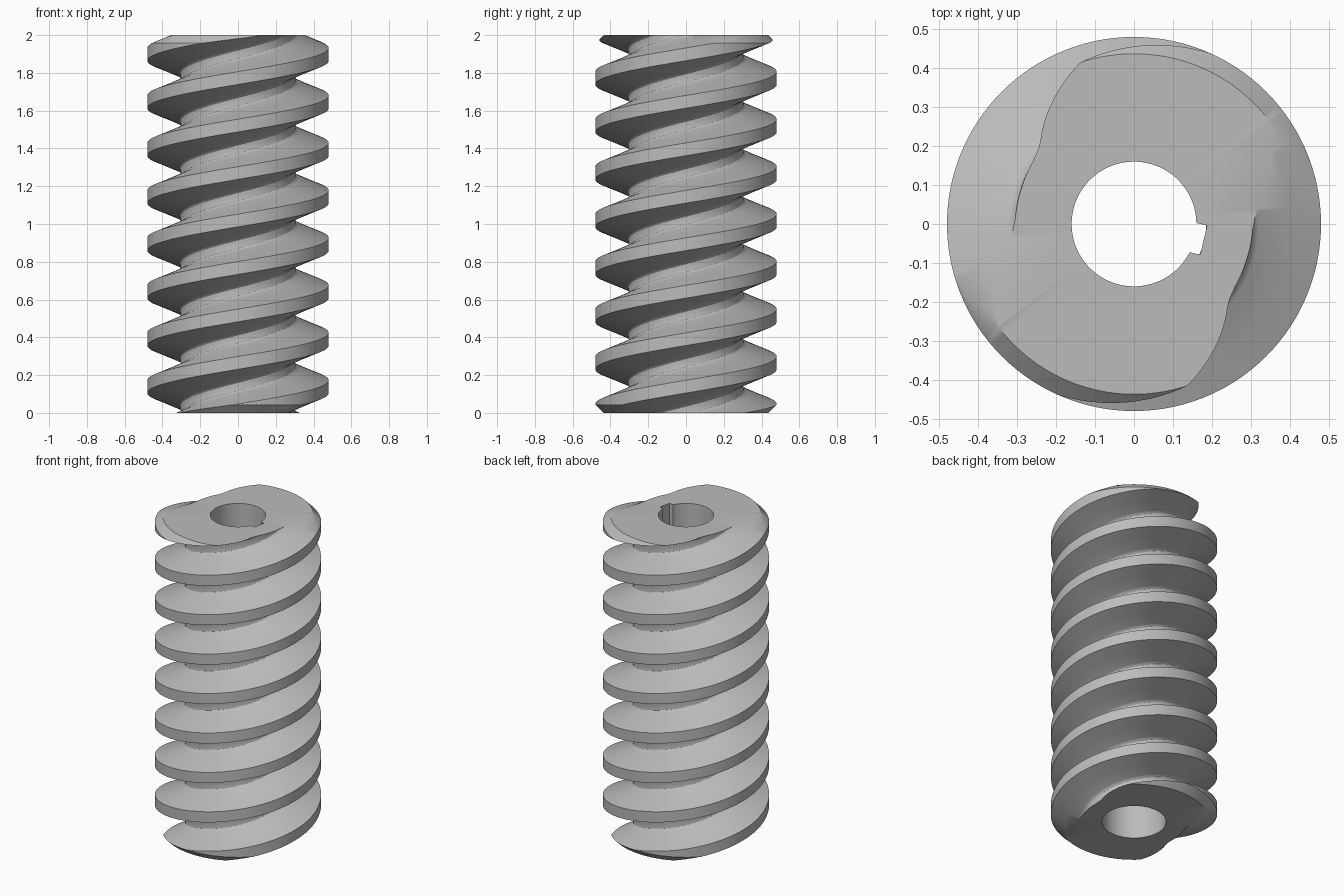
import bpy, bmesh
from math import cos, sin, pi, tan, radians
from mathutils import Matrix

cube = bpy.data.objects.get("Cube")
if cube:
    bpy.data.objects.remove(cube, do_unlink=True)

MODULE = 0.08
PITCH = pi * MODULE          # spacing between neighbouring threads
STARTS = 2
LEAD = STARTS * PITCH
HEIGHT = 2.0
PHASE = 0.139                # crest height at angle zero
STEPS = 120

steel = bpy.data.materials.new("grey_steel")
steel.use_nodes = True
grey = (0.5, 0.5, 0.5, 1)
steel.diffuse_color = grey
steel.node_tree.nodes["Principled BSDF"].inputs["Base Color"].default_value = grey


def make_object(name, bm):
    bmesh.ops.recalc_face_normals(bm, faces=bm.faces)
    mesh = bpy.data.meshes.new(name)
    bm.to_mesh(mesh)
    bm.free()
    mesh.materials.append(steel)
    obj = bpy.data.objects.new(name, mesh)
    bpy.context.collection.objects.link(obj)
    return obj


def flank(r):
    return PITCH / 4 + (0.4 - r) * tan(radians(20))


def thread():
    """Two-start trapezoid thread with rounded roots, overlong at both ends."""
    half = [(flank(r), r) for r in (0.48, 0.4, 0.32)]
    half += [(0.097, 0.311), (0.105, 0.305)]
    profile = [(-z, r) for z, r in reversed(half)] + half + [(PITCH / 2, 0.303)]
    first, last = -4, 10
    rows = [(k * PITCH + z, r) for k in range(first, last) for z, r in profile]
    shift = STARTS * len(profile)      # one full turn moves this many rows
    bm = bmesh.new()
    cols = []
    for i in range(STEPS):
        a = 2 * pi * i / STEPS
        cols.append([bm.verts.new((r * cos(a), r * sin(a), PHASE + z + LEAD * i / STEPS))
                     for z, r in rows])
    for i in range(STEPS):
        wrap = i == STEPS - 1
        here, there = cols[i], cols[0][shift:] if wrap else cols[i + 1]
        for j in range(len(there) - 1):
            bm.faces.new((here[j], there[j], there[j + 1], here[j + 1]))
    # Trim flat and close both ends
    for z, direction in ((-0.1, -1), (HEIGHT + 0.1, 1)):
        geom = bm.verts[:] + bm.edges[:] + bm.faces[:]
        cut = bmesh.ops.bisect_plane(bm, geom=geom, dist=1e-6, plane_co=(0, 0, z),
                                     plane_no=(0, 0, direction), clear_outer=True)
        rim = [e for e in cut["geom_cut"] if isinstance(e, bmesh.types.BMEdge)]
        bmesh.ops.holes_fill(bm, edges=rim, sides=0)
    return make_object("worm_gear", bm)


def blank():
    """Turned blank: chamfered ends, bore and wider lower counterbore."""
    ring = [(0.185, 0), (0.437, 0), (0.56, 0.123), (0.56, HEIGHT - 0.123),
            (0.437, HEIGHT), (0.16, HEIGHT), (0.16, 1), (0.185, 1)]
    bm = bmesh.new()
    cols = []
    for i in range(STEPS):
        a = 2 * pi * (i + 0.37) / STEPS
        cols.append([bm.verts.new((r * cos(a), r * sin(a), z)) for r, z in ring])
    for i in range(STEPS):
        a, b = cols[i], cols[(i + 1) % STEPS]
        for j in range(len(ring)):
            k = (j + 1) % len(ring)
            bm.faces.new((a[j], b[j], b[k], a[k]))
    return make_object("turned_blank", bm)


def keyway():
    bm = bmesh.new()
    turn = Matrix.Rotation(radians(-13), 4, 'Z')
    place = Matrix.Translation((0.1435, 0, 1.5)) @ Matrix.Diagonal((0.08, 0.077, 1.2, 1))
    bmesh.ops.create_cube(bm, size=1, matrix=turn @ place)
    return make_object("keyway_cutter", bm)


def apply_boolean(target, tool, operation):
    tool.hide_render = True
    mod = target.modifiers.new(operation.lower(), 'BOOLEAN')
    mod.operation, mod.object, mod.solver = operation, tool, 'EXACT'
    bpy.context.view_layer.objects.active = target
    bpy.ops.object.modifier_apply(modifier=mod.name)
    bpy.data.objects.remove(tool, do_unlink=True)


# Worm: thread limited by the blank, then slotted for the key
worm = thread()
apply_boolean(worm, blank(), 'INTERSECT')
apply_boolean(worm, keyway(), 'DIFFERENCE')

bpy.ops.object.select_all(action='DESELECT')
worm.select_set(True)
bpy.context.view_layer.objects.active = worm
bpy.ops.object.shade_smooth_by_angle(angle=radians(30))
